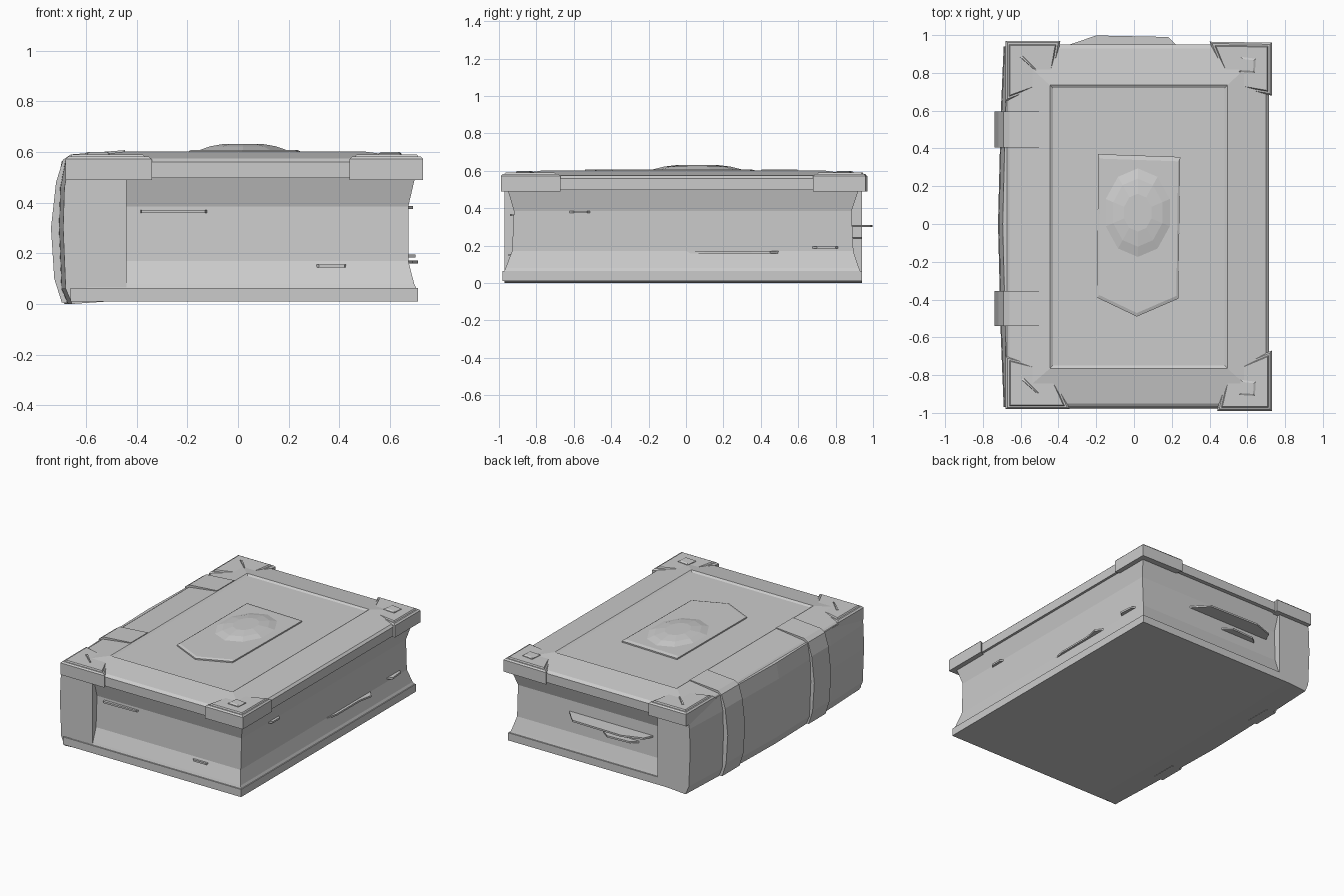
import bpy, bmesh
from math import cos, sin, pi


def loft(name, rings):
    """Closed solid through matching rings of points, capped at both ends."""
    bm = bmesh.new()
    loops = [[bm.verts.new(p) for p in r] for r in rings]
    for a, b in zip(loops, loops[1:]):
        n = len(a)
        for i in range(n):
            bm.faces.new((a[i], a[(i + 1) % n], b[(i + 1) % n], b[i]))
    bm.faces.new(loops[0])
    bm.faces.new(loops[-1])
    bmesh.ops.recalc_face_normals(bm, faces=bm.faces[:])
    mesh = bpy.data.meshes.new(name)
    bm.to_mesh(mesh)
    bm.free()
    obj = bpy.data.objects.new(name, mesh)
    bpy.context.collection.objects.link(obj)
    return obj


def rect(x0, x1, y0, y1, z):
    return [(x0, y0, z), (x1, y0, z), (x1, y1, z), (x0, y1, z)]


def ring(pts, z, scale=1.0):
    """Flat outline at height z, shrunk about its centre."""
    cx = sum(p[0] for p in pts) / len(pts)
    cy = sum(p[1] for p in pts) / len(pts)
    return [(cx + (x - cx) * scale, cy + (y - cy) * scale, z) for x, y in pts]


def along_y(profile, y, bulge=0.0):
    """x-z profile placed at y, with its left side pushed outwards."""
    return [(x - (bulge if x < -0.6 else 0), y, z) for x, z in profile]


# Covers and hollowed page block
loft("bottom_cover", [rect(-0.66, 0.71, -0.98, 0.94, 0.01),
                      rect(-0.66, 0.71, -0.98, 0.94, 0.063)])
loft("page_block", [rect(-0.6, 0.705, -0.972, 0.932, 0.06),
                    rect(-0.6, 0.695, -0.965, 0.925, 0.08),
                    rect(-0.6, 0.672, -0.93, 0.895, 0.17),
                    rect(-0.6, 0.672, -0.92, 0.885, 0.385),
                    rect(-0.6, 0.70, -0.955, 0.925, 0.505)])
loft("top_cover", [rect(-0.68, 0.715, -0.97, 0.95, 0.497),
                   rect(-0.68, 0.715, -0.97, 0.95, 0.56),
                   rect(-0.66, 0.70, -0.95, 0.93, 0.574),
                   rect(-0.445, 0.495, -0.765, 0.735, 0.602),
                   rect(-0.43, 0.48, -0.75, 0.72, 0.593)])

# Rounded spine, bulging at mid length
spine = [(-0.44, 0.015), (-0.655, 0.0), (-0.68, 0.06), (-0.69, 0.3),
         (-0.685, 0.46), (-0.665, 0.565), (-0.44, 0.565)]
loft("spine", [along_y(spine, y, b) for y, b in
               ((-0.97, 0), (-0.6, 0.015), (0, 0.03), (0.6, 0.015), (0.94, 0))])

# Two straps wrapping the spine
strap = [(-0.445, 0.607), (-0.66, 0.59), (-0.69, 0.57), (-0.718, 0.48),
         (-0.738, 0.3), (-0.725, 0.1), (-0.695, 0.005), (-0.62, 0.002),
         (-0.6, 0.1), (-0.6, 0.5), (-0.445, 0.56)]
for label, y0, y1 in (("front", -0.54, -0.355), ("back", 0.405, 0.595)):
    loft(label + "_strap", [along_y(strap, y0), along_y(strap, y1)])

# Metal corner caps, each with a diamond stud
corners = {
    "front_left": ([(-0.68, -0.98), (-0.34, -0.98), (-0.44, -0.76), (-0.68, -0.70)], (-0.55, -0.86)),
    "front_right": ([(0.44, -0.99), (0.73, -0.99), (0.73, -0.67), (0.49, -0.77)], (0.60, -0.87)),
    "back_right": ([(0.40, 0.965), (0.73, 0.96), (0.73, 0.68), (0.50, 0.72)], (0.60, 0.84)),
    "back_left": ([(-0.68, 0.97), (-0.39, 0.97), (-0.43, 0.74), (-0.68, 0.65)], (-0.56, 0.85)),
}
for label, (pts, (sx, sy)) in corners.items():
    loft(label + "_corner", [ring(pts, 0.49), ring(pts, 0.572), ring(pts, 0.582, 0.93),
                             ring(pts, 0.582, 0.86), ring(pts, 0.59, 0.82)])
    s = 1 if sx > 0 else -1
    stud = [(sx - 0.045, sy - 0.035 * s), (sx + 0.04, sy - 0.04),
            (sx + 0.045, sy + 0.035 * s), (sx - 0.035, sy + 0.045)]
    loft(label + "_stud", [ring(stud, 0.58), ring(stud, 0.594), ring(stud, 0.6, 0.75)])

# Pointed emblem plate and faceted gem
plate = [(-0.19, 0.37), (0.245, 0.355), (0.235, -0.395), (0.015, -0.49), (-0.195, -0.39)]
loft("emblem_plate", [ring(plate, 0.585), ring(plate, 0.602), ring(plate, 0.608, 0.95)])


def oval(r, z):
    return [(0.02 + 0.19 * r * cos(i * pi / 5 + pi / 10),
             0.06 + 0.25 * r * sin(i * pi / 5 + pi / 10), z) for i in range(10)]


loft("gem", [oval(1.0, 0.59), oval(1.0, 0.604), oval(0.72, 0.622), oval(0.4, 0.632)])

# Loose page slivers poking out of the block
sheets = {
    "front_sheet_upper": (0.364, [(-0.39, -0.90), (-0.38, -0.94), (-0.13, -0.935), (-0.11, -0.90)]),
    "front_sheet_lower": (0.15, [(0.28, -0.90), (0.32, -0.95), (0.42, -0.95), (0.44, -0.90)]),
    "right_sheet_front": (0.38, [(0.65, -0.65), (0.69, -0.6), (0.69, -0.53), (0.65, -0.49)]),
    "right_sheet_long": (0.165, [(0.65, -0.11), (0.69, 0.1), (0.69, 0.35), (0.71, 0.45), (0.65, 0.52)]),
    "right_sheet_back": (0.19, [(0.65, 0.66), (0.70, 0.7), (0.69, 0.8), (0.65, 0.83)]),
    "back_sheet": (0.305, [(-0.38, 0.86), (-0.34, 0.95), (-0.20, 0.998), (0.18, 0.99), (0.22, 0.95), (0.3, 0.86)]),
    "back_sheet_lower": (0.24, [(-0.3, 0.86), (-0.22, 0.93), (-0.05, 0.94), (0.05, 0.86)]),
}
for label, (z, pts) in sheets.items():
    loft(label, [ring(pts, z - 0.006), ring(pts, z + 0.006)])
